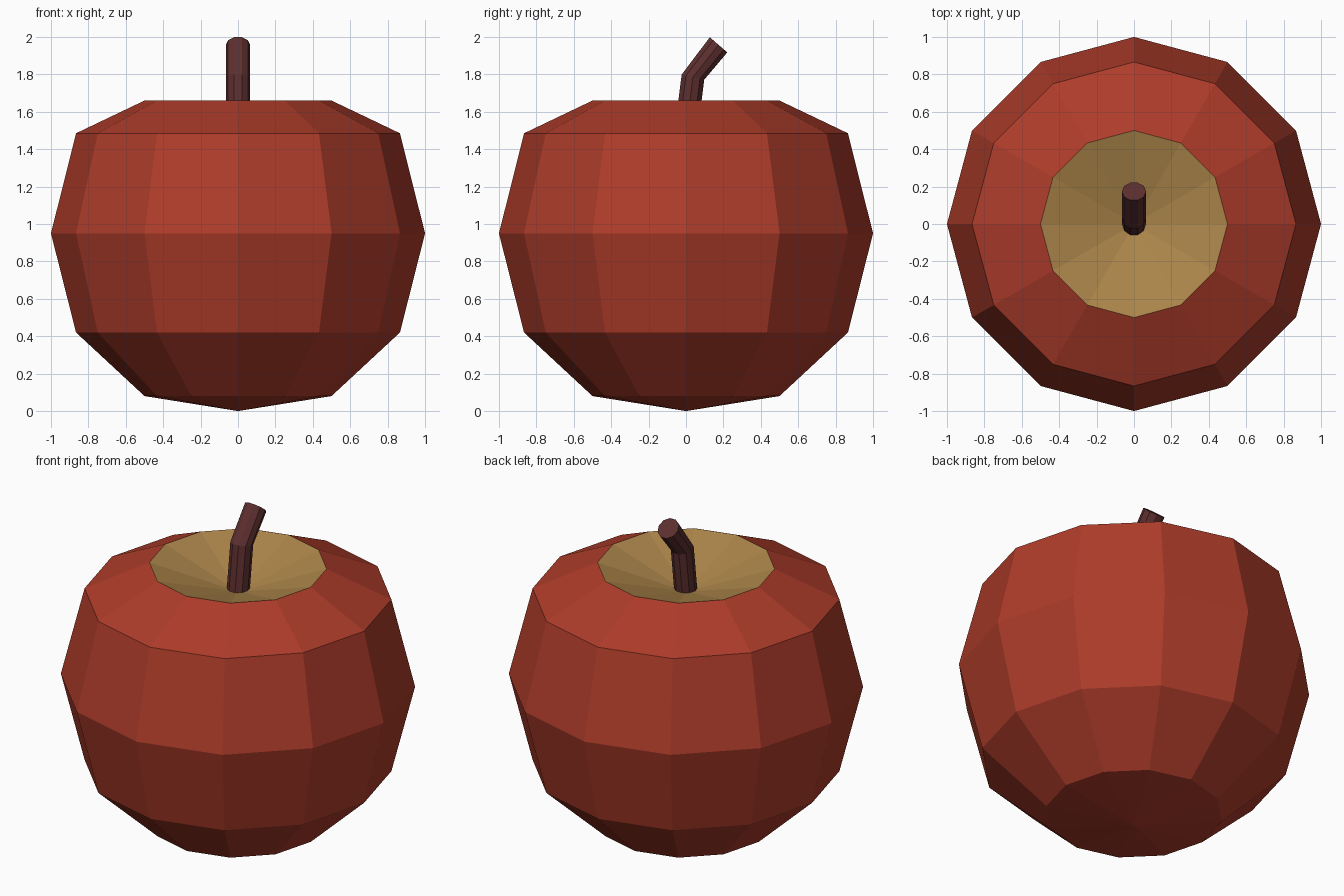
import bpy
import bmesh
from math import sin, cos, radians, tau

if "Cube" in bpy.data.objects:
    bpy.data.objects.remove(bpy.data.objects["Cube"])


def material(name, color):
    mat = bpy.data.materials.new(name)
    mat.diffuse_color = (*color, 1)
    mat.use_nodes = True
    mat.node_tree.nodes["Principled BSDF"].inputs["Base Color"].default_value = mat.diffuse_color
    return mat


def ring(bm, sides, radius, y, z, tilt=0.0):
    """Ring of vertices centred at (0, y, z), tilted towards +y."""
    return [bm.verts.new((radius * cos(tau * i / sides),
                          y + radius * sin(tau * i / sides) * cos(tilt),
                          z - radius * sin(tau * i / sides) * sin(tilt)))
            for i in range(sides)]


def bridge(bm, a, b):
    n = len(a)
    for i in range(n):
        j = (i + 1) % n
        bm.faces.new((a[i], a[j], b[j], b[i]))


def fan(bm, loop, tip, mat_index=0):
    for i in range(len(loop)):
        bm.faces.new((loop[i], loop[(i + 1) % len(loop)], tip)).material_index = mat_index


def finish(bm, name, mats):
    bmesh.ops.recalc_face_normals(bm, faces=bm.faces)
    mesh = bpy.data.meshes.new(name)
    bm.to_mesh(mesh)
    bm.free()
    for mat in mats:
        mesh.materials.append(mat)
    obj = bpy.data.objects.new(name, mesh)
    bpy.context.collection.objects.link(obj)
    return obj


skin = material("red_skin", (0.42, 0.045, 0.023))
hollow = material("tan_hollow", (0.42, 0.24, 0.07))
bark = material("dark_stem", (0.11, 0.028, 0.028))

# Apple body: 12-sided rings, pointed bottom, sunken tan top
profile = [(0.5, 0.08), (0.866, 0.42), (1.0, 0.95), (0.866, 1.485), (0.5, 1.66)]
bm = bmesh.new()
rings = [ring(bm, 12, r, 0, z) for r, z in profile]
for a, b in zip(rings, rings[1:]):
    bridge(bm, a, b)
fan(bm, rings[0], bm.verts.new((0, 0, 0)))
fan(bm, rings[-1], bm.verts.new((0, 0, 1.5)), 1)
finish(bm, "apple_body", [skin, hollow])

# Bent stem: base, bend and tip rings as (y, z, tilt)
path = [(0.0, 1.49, 4), (0.037, 1.785, 13), (0.174, 1.958, 41)]
bm = bmesh.new()
rings = [ring(bm, 10, 0.065, y, z, radians(t)) for y, z, t in path]
for a, b in zip(rings, rings[1:]):
    bridge(bm, a, b)
bm.faces.new(rings[0])
bm.faces.new(rings[-1])
finish(bm, "stem", [bark])
